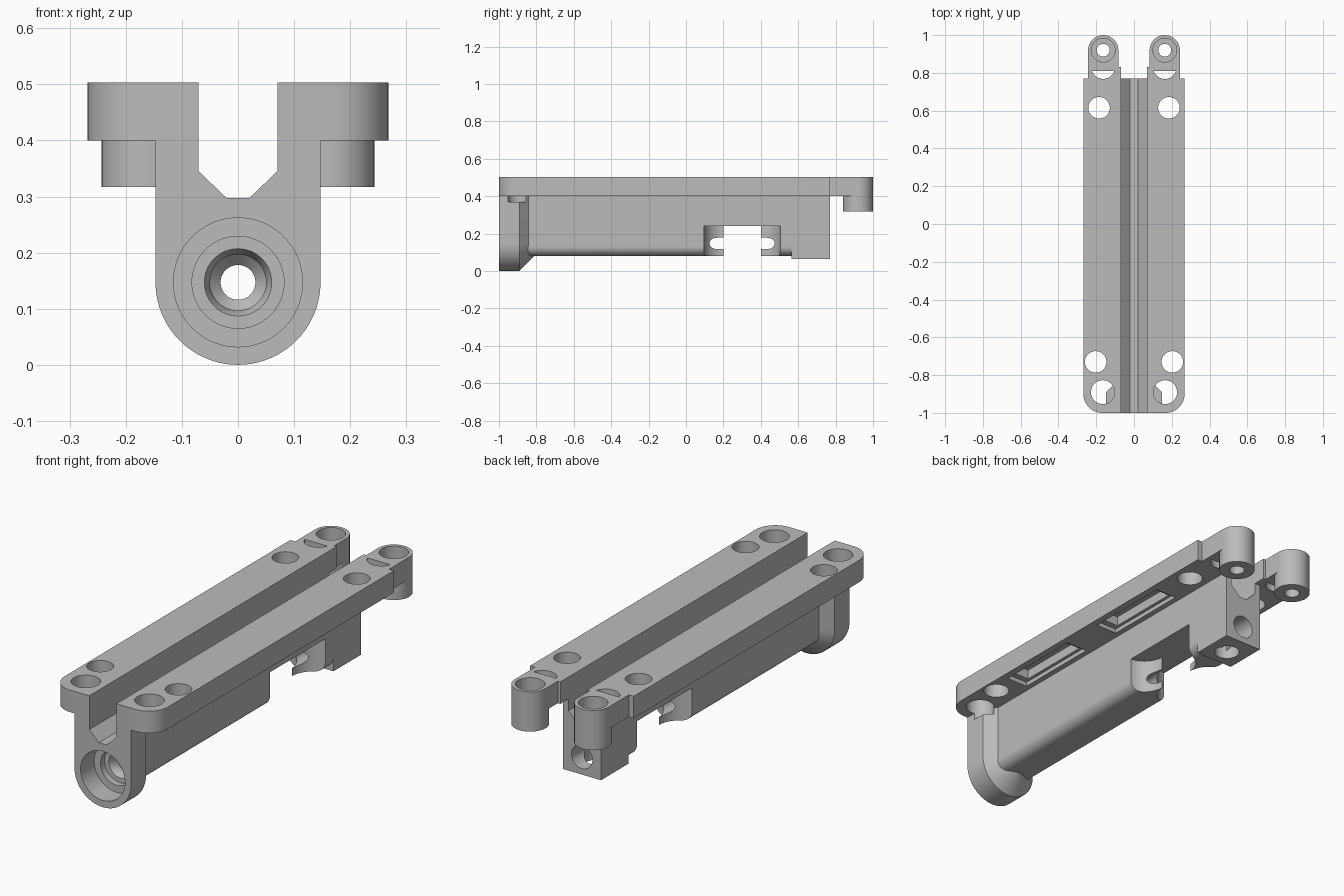
import bpy, bmesh
from math import sin, cos, pi

if "Cube" in bpy.data.objects:
    bpy.data.objects.remove(bpy.data.objects["Cube"])

grey = bpy.data.materials.new("plain grey")
grey.use_nodes = True
COLOUR = (0.5, 0.5, 0.5, 1)
grey.diffuse_color = COLOUR
grey.node_tree.nodes["Principled BSDF"].inputs["Base Color"].default_value = COLOUR


def arc(cx, cy, r, start, end, n=16):
    """Points on an arc, angles in half turns."""
    return [(cx + r * cos(pi * (start + (end - start) * i / n)),
             cy + r * sin(pi * (start + (end - start) * i / n))) for i in range(n + 1)]


def circle(cx, cy, r, n=64):
    return arc(cx, cy, r, 0, 2, n)[:-1]


def loft(name, sections, axis):
    """Closed solid through (position, outline) sections along y or z."""
    bm = bmesh.new()
    rings = []
    for pos, outline in sections:
        rings.append([bm.verts.new((a, pos, b) if axis == "y" else (a, b, pos))
                      for a, b in outline])
    n = len(rings[0])
    for lower, upper in zip(rings, rings[1:]):
        for i in range(n):
            j = (i + 1) % n
            bm.faces.new((lower[i], lower[j], upper[j], upper[i]))
    bm.faces.new(rings[0])
    bm.faces.new(rings[-1])
    bmesh.ops.recalc_face_normals(bm, faces=bm.faces)
    mesh = bpy.data.meshes.new(name)
    bm.to_mesh(mesh)
    bm.free()
    mesh.materials.append(grey)
    obj = bpy.data.objects.new(name, mesh)
    bpy.context.collection.objects.link(obj)
    return obj


def prism(name, outline, lo, hi, axis="z"):
    return loft(name, [(lo, outline), (hi, outline)], axis)


def box(x0, x1, y0, y1):
    return [(x0, y0), (x1, y0), (x1, y1), (x0, y1)]


def apply(obj, mod):
    bpy.context.view_layer.objects.active = obj
    bpy.ops.object.modifier_apply(modifier=mod.name)


def combine(obj, other, operation="DIFFERENCE"):
    mod = obj.modifiers.new("bool", "BOOLEAN")
    mod.operation = operation
    mod.solver = "EXACT"
    mod.object = other
    apply(obj, mod)
    bpy.data.objects.remove(other)


def cut(obj, outline, lo, hi, axis="z"):
    combine(obj, prism("cutter", outline, lo, hi, axis))


TOP, UNDER, BACK = 0.503, 0.4, 0.77
BORE_Z, HALF = 0.147, 0.099


# Tubular body: front collar tapering into a rounded beam, square rear block
def u_shape(r):
    return [(r, UNDER)] + arc(0, BORE_Z, r, 0, -1, 40) + [(-r, UNDER)]


body = loft("body", [(-1, u_shape(0.147)), (-0.89, u_shape(0.147)),
                     (-0.81, u_shape(0.067))], "y")
CR = 0.05
beam = ([(HALF, UNDER)] + arc(HALF - CR, 0.08 + CR, CR, 0, -0.5)
        + arc(CR - HALF, 0.08 + CR, CR, -0.5, -1) + [(-HALF, UNDER)])
combine(body, prism("beam", beam, -0.87, 0.6, "y"), "UNION")
combine(body, prism("rear_block", box(-HALF, HALF, 0.065, UNDER), 0.565, BACK, "y"), "UNION")

# Channel along the top of the body
cut(body, [(-0.07, 0.6), (-0.07, 0.345), (-0.02, 0.297),
           (0.02, 0.297), (0.07, 0.345), (0.07, 0.6)], -1.1, 0.9, "y")

# Stepped bore
steps = [(-1.1, 0.115), (-0.9, 0.115), (-0.9, 0.082), (-0.87, 0.082), (-0.87, 0.06),
         (-0.85, 0.05), (-0.82, 0.05), (-0.8, 0.031), (0.61, 0.031), (0.61, 0.054), (0.9, 0.054)]
combine(body, loft("bore", [(y, circle(0, BORE_Z, r)) for y, r in steps], "y"))
cut(body, circle(0, 0.655, 0.056), -0.1, BORE_Z)

# Flared gap across the underside
cut(body, box(-0.2, 0.2, 0.2, 0.4), -0.1, 0.24)
for side in (-1, 1):
    for y in (0.2, 0.4):
        cut(body, circle(side * 0.106, y, 0.105), -0.1, 0.24)
    cut(body, circle(side * 0.165, -0.89, 0.063), 0.368, 0.6)

# Side rail with a rear lug
LUG_X, LUG_Y, LUG_R = 0.163, 0.92, 0.08
outline = ([(0.07, -1)] + arc(0.168, -0.9, 0.1, -0.5, 0)
           + [(0.268, BACK), (LUG_X + LUG_R, BACK), (LUG_X + LUG_R, LUG_Y),
              (LUG_X - LUG_R, LUG_Y), (LUG_X - LUG_R, 0.83), (0.07, 0.83)])
rail = prism("rails", outline, UNDER, TOP)
combine(rail, prism("lug", circle(LUG_X, LUG_Y, LUG_R), 0.317, TOP), "UNION")

# Screw holes, lug counterbore and half-round slot
for x, y, r in ((0.165, -0.89, 0.063), (0.203, -0.73, 0.057), (0.185, 0.615, 0.057),
                (LUG_X, LUG_Y, 0.034)):
    cut(rail, circle(x, y, r), 0.2, 0.6)
cut(rail, circle(LUG_X, LUG_Y, 0.063), 0.36, 0.6)
cut(rail, arc(LUG_X, 0.83, 0.062, -0.9, -0.1), 0.2, 0.6)

# Stepped pockets in the underside
for y in (-0.61, 0.02):
    cut(rail, box(0.125, 0.235, y, y + 0.42), 0.3, 0.42)
    cut(rail, box(0.14, 0.22, y + 0.03, y + 0.39), 0.3, 0.465)

mirror = rail.modifiers.new("mirror", "MIRROR")
mirror.use_mirror_merge = False
apply(rail, mirror)

# Smooth round walls, crisp edges
bpy.ops.object.select_all(action="DESELECT")
for obj in (body, rail):
    obj.select_set(True)
bpy.context.view_layer.objects.active = body
bpy.ops.object.shade_smooth_by_angle(angle=pi / 6)
